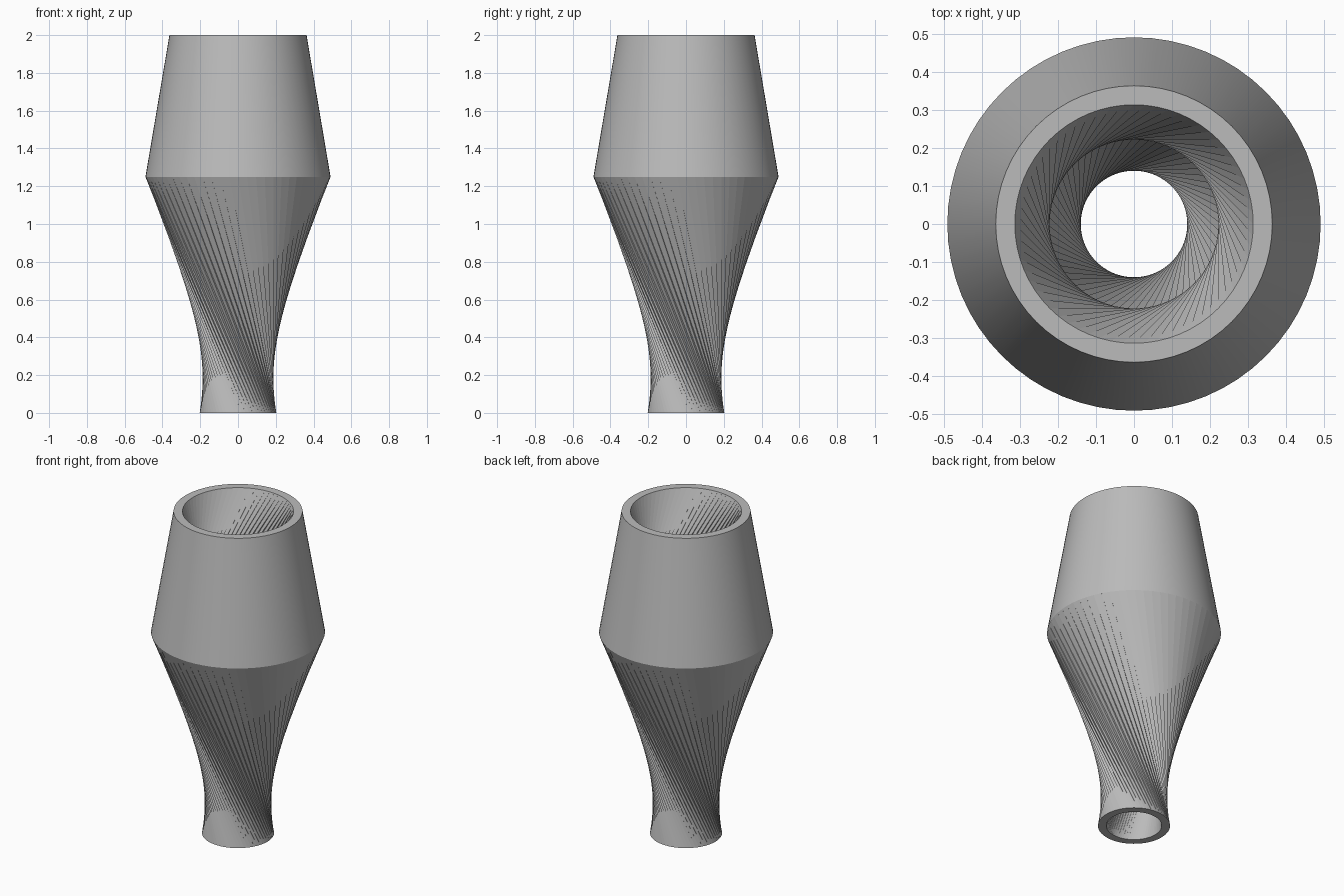
import bpy
import bmesh
import math

cube = bpy.data.objects.get("Cube")
if cube:
    bpy.data.objects.remove(cube, do_unlink=True)

SIDES = 64
QUARTER = SIDES // 4

grey = bpy.data.materials.new("plain_grey")
grey.use_nodes = True
colour = (0.5, 0.5, 0.5, 1)
grey.diffuse_color = colour
grey.node_tree.nodes["Principled BSDF"].inputs["Base Color"].default_value = colour

bm = bmesh.new()


def ring(radius, z):
    return [bm.verts.new((radius * math.cos(math.tau * i / SIDES),
                          radius * math.sin(math.tau * i / SIDES), z))
            for i in range(SIDES)]


def bridge(upper, lower, twist=0):
    """Join two rings with triangles, turning the lower end by some steps."""
    for i in range(SIDES):
        j = (i + 1) % SIDES
        a, b = upper[i], upper[j]
        c, d = lower[(i + twist) % SIDES], lower[(j + twist) % SIDES]
        bm.faces.new((a, c, d))
        bm.faces.new((a, d, b))


# Outer wall: straight shoulder, then a twisted waist
outer_top, outer_mid, outer_foot = ring(0.363, 2), ring(0.49, 1.25), ring(0.203, 0)
bridge(outer_top, outer_mid)
bridge(outer_mid, outer_foot, QUARTER)

# Inner wall: two twisted sections forming narrow throats
inner_top, inner_mid, inner_foot = ring(0.313, 2), ring(0.313, 1.25), ring(0.156, 0)
bridge(inner_mid, inner_top, -QUARTER)
bridge(inner_foot, inner_mid, -QUARTER)

# Flat rims at both ends
bridge(inner_top, outer_top)
bridge(outer_foot, inner_foot)

mesh = bpy.data.meshes.new("hollow_vase")
bm.to_mesh(mesh)
bm.free()
mesh.materials.append(grey)
vase = bpy.data.objects.new("hollow_vase", mesh)
bpy.context.collection.objects.link(vase)

# Smooth walls with crisp rims and shoulder
bpy.ops.object.select_all(action='DESELECT')
vase.select_set(True)
bpy.context.view_layer.objects.active = vase
bpy.ops.object.shade_smooth_by_angle(angle=math.radians(30))
